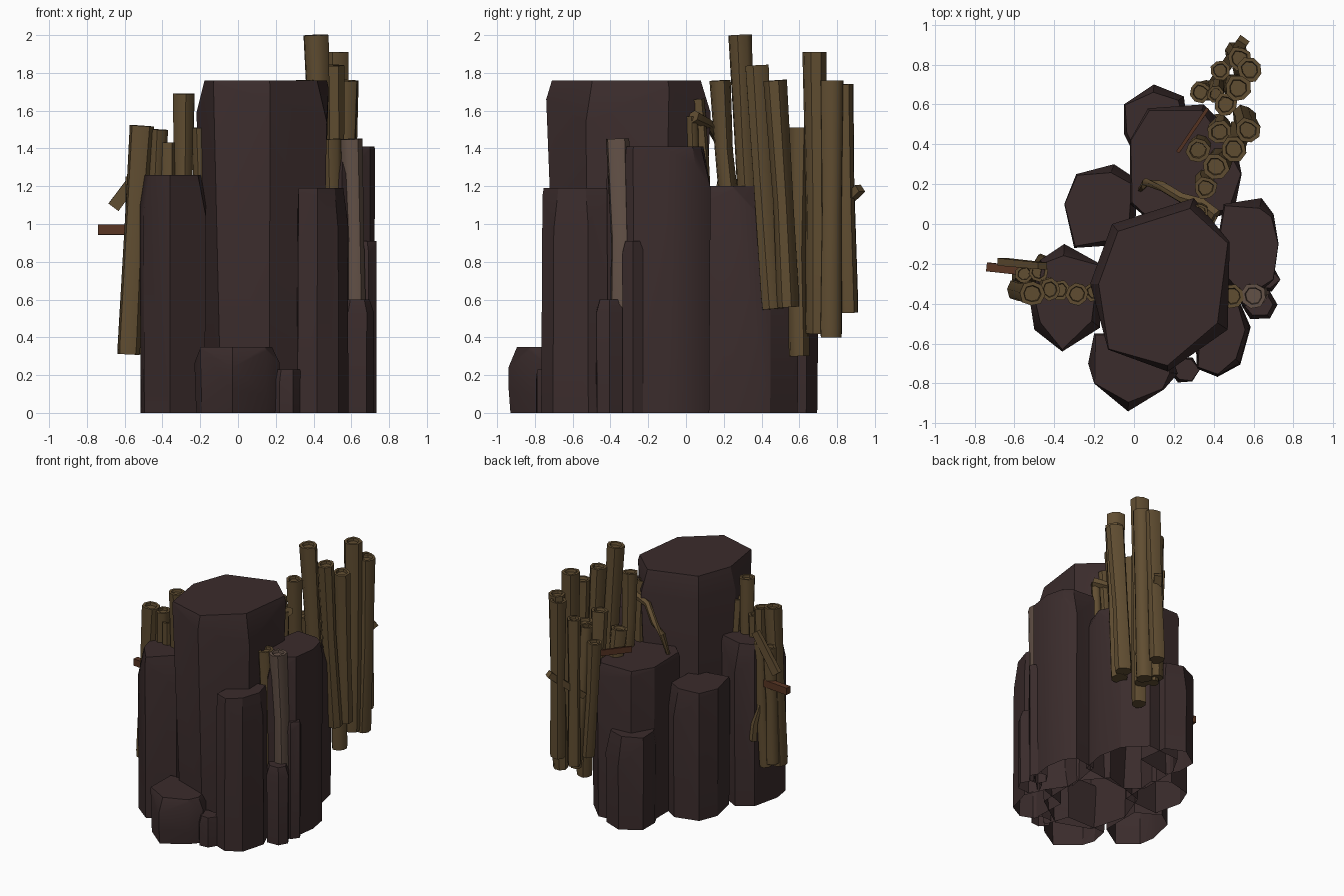
import bpy, bmesh, math, random
from mathutils import Vector

if "Cube" in bpy.data.objects:
    bpy.data.objects.remove(bpy.data.objects["Cube"])

random.seed(11)


def material(name, rgb):
    m = bpy.data.materials.new(name)
    m.diffuse_color = (*rgb, 1)
    m.use_nodes = True
    m.node_tree.nodes["Principled BSDF"].inputs["Base Color"].default_value = m.diffuse_color
    return m


ROCK = material("dark_rock", (0.043, 0.025, 0.025))
WOOD = material("wood", (0.118, 0.075, 0.031))
PALE = material("pale_wood", (0.125, 0.083, 0.063))
RED = material("red_wood", (0.10, 0.036, 0.017))


def finish(bm, name, mat, smooth):
    bmesh.ops.recalc_face_normals(bm, faces=bm.faces)
    if mat == ROCK:  # columns are open underneath
        floor = [f for f in bm.faces if f.normal.z < -0.95]
        bmesh.ops.delete(bm, geom=floor, context='FACES')
    for f in bm.faces:
        f.smooth = True
    me = bpy.data.meshes.new(name)
    bm.to_mesh(me)
    bm.free()
    me.set_sharp_from_angle(angle=math.radians(smooth))
    me.materials.append(mat)
    ob = bpy.data.objects.new(name, me)
    bpy.context.collection.objects.link(ob)
    return ob


def rock(name, outline, height, foot=0.97, drop=0.1, inset=0.9):
    """Faceted column: hull of foot, waist, broken shoulder and flat top."""
    bm = bmesh.new()
    c = sum((Vector(p) for p in outline), Vector((0, 0))) / len(outline)
    for p in outline:
        d = Vector(p) - c
        k = random.choice((0.15, 0.4, 1.0, 1.7, 2.2))
        rings = ((foot, 0), ((foot + 1) / 2 + random.uniform(0, .03), height * random.uniform(0.25, 0.6)),
                 (1, height - drop * k), (1 - (1 - inset) * k, height))
        for s, z in rings:
            q = c + d * s
            bm.verts.new((q.x, q.y, z))
    bmesh.ops.convex_hull(bm, input=bm.verts)
    loose = [v for v in bm.verts if not v.link_faces]
    bmesh.ops.delete(bm, geom=loose, context='VERTS')
    bmesh.ops.dissolve_limit(bm, angle_limit=math.radians(2), verts=bm.verts, edges=bm.edges)
    return finish(bm, name, ROCK, 28)


def small_rock(name, x, y, rx, ry, height, n=6):
    pts = [(x + rx * math.cos(a), y + ry * math.sin(a))
           for a in (2 * math.pi * (i + random.uniform(-.15, .15)) / n for i in range(n))]
    return rock(name, pts, height, drop=0.04, inset=0.85)


def tube(name, path, radii, mat, sides=8, flat=1.0, rim=False):
    """Irregular many-sided pole swept along a path; rim adds a cut end."""
    bm = bmesh.new()
    path = [Vector(p) for p in path]
    prof = [random.uniform(0.9, 1.1) for _ in range(sides)]
    turn = random.uniform(0, 1) if rim else 0.5
    stations = []
    for i, p in enumerate(path):
        d = path[min(i + 1, len(path) - 1)] - path[max(i - 1, 0)]
        stations.append((p, d.normalized(), radii[i]))
    if rim:
        p, d, r = stations[-1]
        stations += [(p, d, r * 0.68), (p - d * 0.02, d, r * 0.62)]
    rings = []
    for p, d, r in stations:
        ref = Vector((0, 1, 0)) if abs(d.z) > 0.7 else Vector((0, 0, 1))
        u = ref.cross(d).normalized()
        v = d.cross(u)
        ring = []
        for k in range(sides):
            a = 2 * math.pi * (k + turn) / sides
            ring.append(bm.verts.new(p + (u * math.cos(a) + v * flat * math.sin(a)) * r * prof[k]))
        rings.append(ring)
    for a, b in zip(rings, rings[1:]):
        for k in range(sides):
            j = (k + 1) % sides
            bm.faces.new((a[k], a[j], b[j], b[k]))
    bm.faces.new(rings[0][::-1])
    bm.faces.new(rings[-1])
    return finish(bm, name, mat, 48)


def pole(name, top, bottom, r=0.06, mat=WOOD):
    t, b = Vector(top), Vector(bottom)
    mid = t.lerp(b, random.uniform(0.4, 0.6)) + Vector((random.uniform(-.01, .01), random.uniform(-.01, .01), 0))
    tube(name, (b, b.lerp(mid, 0.08), mid, t), (r * 0.9, r * 0.94, r * 0.85, r), mat, rim=True)


# Large rock columns
rock("main_column", [(-.11, 0), (.3, .13), (.48, -.09), (.47, -.53), (.17, -.74), (-.13, -.63), (-.22, -.3)],
     1.76, foot=0.85, drop=0.1, inset=0.93)
rock("back_column", [(-.02, .1), (-.02, .42), (.07, .58), (.35, .6), (.5, .45), (.54, .25), (.5, .05), (.1, 0)], 1.2)
rock("right_column", [(.45, .1), (.64, .13), (.7, .05), (.725, -.1), (.7, -.28), (.55, -.42), (.4, -.2)], 1.41)
rock("front_right_column", [(.32, -.72), (.31, -.45), (.52, -.38), (.58, -.52), (.53, -.7), (.42, -.76)], 1.19, foot=1.04)
rock("front_left_column", [(-.52, -.4), (-.47, -.18), (-.35, -.1), (-.17, -.2), (-.17, -.52), (-.36, -.64), (-.5, -.53)], 1.26)
rock("left_back_column", [(-.35, .1), (-.29, .25), (-.1, .3), (.02, .22), (0, -.1), (-.3, -.12)], 1.0)
rock("short_back_column", [(-.05, .6), (.1, .7), (.25, .64), (.28, .4), (0, .35), (-.05, .45)], 0.72)
rock("front_boulder", [(-.23, -.7), (-.2, -.8), (-.03, -.94), (.15, -.83), (.22, -.75), (.15, -.55), (-.2, -.55)],
     0.35, foot=0.95, drop=0.05)

# Small rocks around the foot
small_rock("front_pebble", .25, -.73, .08, .07, .23)
small_rock("right_stub", .63, -.4, .09, .09, .6)
small_rock("right_stub_tall", .66, -.27, .075, .075, .91)

# Back pole fence, nearer group then farther group: top, bottom, radius
back_poles = [
    ((.33, .06, 1.66), (.33, .1, 1.05), .04),
    ((.38, .03, 1.57), (.38, .06, 1.1), .035),
    ((.36, .18, 1.76), (.36, .24, 1.0), .058),
    ((.41, .29, 2.0), (.44, .36, .63), .066),
    ((.50, .375, 1.84), (.52, .46, .55), .066),
    ((.57, .47, 1.76), (.55, .54, .56), .062),
    ((.32, .37, 1.4), (.33, .42, .9), .06),
    ((.43, .46, 1.55), (.42, .5, .62), .06),
    ((.46, .6, 1.51), (.46, .6, .3), .06),
    ((.52, .68, 1.91), (.5, .69, .42), .066),
    ((.58, .775, 1.76), (.55, .77, .4), .062),
    ((.53, .83, 1.74), (.51, .86, .53), .06),
    ((.43, .77, 1.6), (.43, .77, .45), .05),
    ((.33, .66, 1.4), (.38, .67, .5), .055),
    ((.41, .65, 1.5), (.44, .74, .42), .045),
]
for i, (t, b, r) in enumerate(back_poles):
    pole(f"back_pole_{i}", t, b, r)

# Left pole fence
left_poles = [
    ((-.51, -.35, 1.52), (-.58, -.33, .31), .062),
    ((-.42, -.33, 1.5), (-.46, -.32, .5), .055),
    ((-.37, -.33, 1.43), (-.38, -.33, .7), .05),
    ((-.285, -.35, 1.69), (-.29, -.34, .9), .06),
    ((-.2, -.34, 1.51), (-.2, -.33, .9), .05),
    ((-.55, -.25, 1.25), (-.57, -.26, .34), .048),
    ((-.48, -.24, 1.27), (-.52, -.25, .31), .048),
]
for i, (t, b, r) in enumerate(left_poles):
    pole(f"left_pole_{i}", t, b, r)

# Two pale poles wedged at the right
pole("pale_pole_outer", (.6, -.36, 1.45), (.62, -.34, .55), .062, PALE)
pole("pale_pole_inner", (.495, -.36, 1.45), (.52, -.34, .55), .06, WOOD)

# Cross pieces and fallen planks
tube("left_brace", [(-.66, -.19, 1.09), (-.46, -.21, 1.36)], (.045, .04), WOOD, sides=4, flat=.6)
tube("left_red_plank", [(-.74, -.215, .97), (-.42, -.25, .97)], (.03, .03), RED, sides=4, flat=1.2)
tube("back_brace", [(.55, .92, 1.19), (.4, .7, .98)], (.04, .04), WOOD, sides=4, flat=.8)
tube("back_red_plank", [(.22, .36, 1.26), (.37, .58, 1.27)], (.013, .013), RED, sides=4, flat=2.6)

# Bent roots
tube("back_root", [(.41, .04, 1.57), (.34, .1, 1.54), (.24, .13, 1.52), (.14, .19, 1.42), (.06, .21, 1.36), (.03, .17, 1.18)],
     (.035, .03, .026, .026, .022, .012), WOOD, sides=6)
tube("left_root", [(-.46, -.18, .52), (-.47, -.18, .65), (-.5, -.21, .8)], (.03, .025, .01), WOOD, sides=5)
